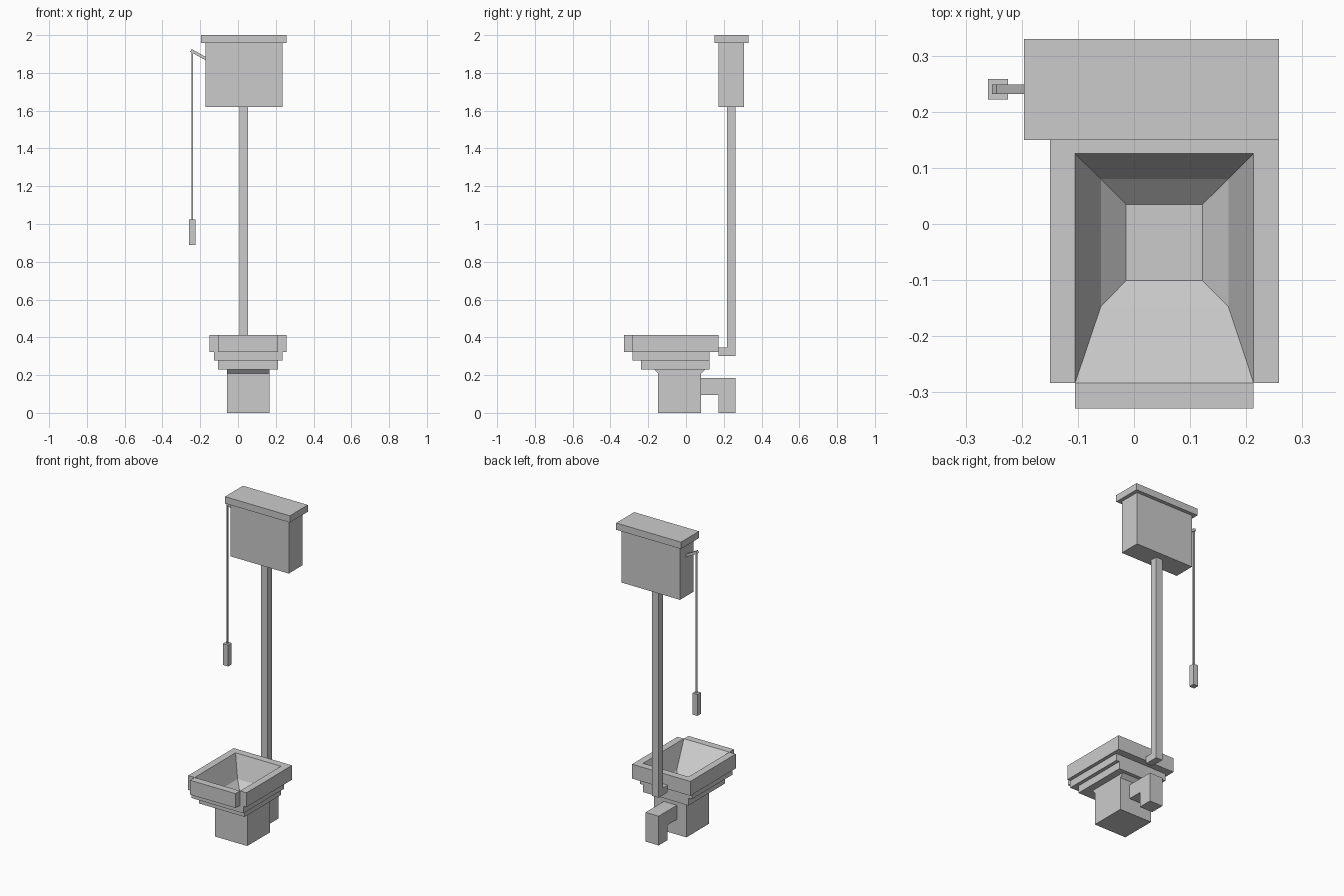
import bpy
import bmesh
from mathutils import Vector

if "Cube" in bpy.data.objects:
    bpy.data.objects.remove(bpy.data.objects["Cube"])


def finish(name, bm):
    bmesh.ops.recalc_face_normals(bm, faces=bm.faces)
    me = bpy.data.meshes.new(name)
    bm.to_mesh(me)
    bm.free()
    ob = bpy.data.objects.new(name, me)
    bpy.context.collection.objects.link(ob)
    return ob


def prism(name, pts, axis, lo, hi):
    """Extrude a 2D outline along x, y or z between lo and hi."""
    def place(a, b, t):
        return {'x': (t, a, b), 'y': (a, t, b), 'z': (a, b, t)}[axis]
    bm = bmesh.new()
    face = bm.faces.new([bm.verts.new(place(a, b, lo)) for a, b in pts])
    ext = bmesh.ops.extrude_face_region(bm, geom=[face])
    step = Vector(place(0, 0, hi - lo))
    bmesh.ops.translate(bm, verts=[v for v in ext['geom'] if isinstance(v, bmesh.types.BMVert)], vec=step)
    return finish(name, bm)


def rect(x0, x1, y0, y1):
    return [(x0, y0), (x1, y0), (x1, y1), (x0, y1)]


def box(name, x0, x1, y0, y1, z0, z1):
    return prism(name, rect(x0, x1, y0, y1), 'z', z0, z1)


def loft(name, rings):
    """Join stacked rectangles (x0, x1, y0, y1, z) into a closed solid."""
    bm = bmesh.new()
    loops = [[bm.verts.new((x, y, r[4])) for x, y in rect(*r[:4])] for r in rings]
    for a, b in zip(loops, loops[1:]):
        for i in range(4):
            j = (i + 1) % 4
            bm.faces.new((a[i], a[j], b[j], b[i]))
    bm.faces.new(loops[0])
    bm.faces.new(loops[-1])
    return finish(name, bm)


# Cistern high on the wall
box("cistern_tank", -0.173, 0.235, 0.172, 0.307, 1.62, 1.957)
box("cistern_lid", -0.196, 0.258, 0.15, 0.33, 1.957, 2.0)

# Flush pipe with its elbow into the back of the rim
prism("flush_pipe", [(0.171, 0.302), (0.261, 0.302), (0.261, 1.62),
                     (0.216, 1.62), (0.216, 0.347), (0.171, 0.347)], 'x', 0.0085, 0.054)

# Pull lever, cord and handle
prism("flush_lever", [(-0.253, 1.912), (-0.245, 1.926), (-0.173, 1.886), (-0.173, 1.868)],
      'y', 0.232, 0.249)
box("pull_cord", -0.247, -0.238, 0.236, 0.245, 1.02, 1.916)
box("pull_handle", -0.26, -0.225, 0.222, 0.258, 0.89, 1.025)

# Stepped bowl; the rim has a narrower nose at the front
rim = prism("bowl_rim", [(-0.15, 0.171), (-0.15, -0.2835), (-0.105, -0.2835), (-0.105, -0.329),
                         (0.213, -0.329), (0.213, -0.2835), (0.258, -0.2835), (0.258, 0.171)],
            'z', 0.322, 0.413)
middle = box("bowl_middle", -0.128, 0.236, -0.2835, 0.125, 0.277, 0.322)
base = box("bowl_base", -0.105, 0.213, -0.238, 0.125, 0.231, 0.277)

# Hollow of the bowl: steep upper walls, shallow lower walls, flat floor
cutter = loft("bowl_hollow_cutter", [
    (-0.1203, 0.2283, -0.3288, 0.1402, 0.458),
    (-0.059, 0.168, -0.147, 0.080, 0.277),
    (-0.014, 0.122, -0.101, 0.035, 0.234)])
cutter.hide_render = True
cutter.hide_viewport = True
cutter.display_type = 'WIRE'
for part in (rim, middle, base):
    mod = part.modifiers.new("hollow", 'BOOLEAN')
    mod.operation = 'DIFFERENCE'
    mod.solver = 'EXACT'
    mod.object = cutter

# Pedestal flaring slightly under the bowl
prism("pedestal", [(-0.147, 0), (0.08, 0), (0.08, 0.208), (0.102, 0.231),
                   (-0.168, 0.231), (-0.147, 0.208)], 'x', -0.059, 0.168)

# Waste outlet bending down to the floor
prism("waste_outlet", [(0.08, 0.095), (0.171, 0.095), (0.171, 0), (0.261, 0),
                       (0.261, 0.185), (0.08, 0.185)], 'x', 0.0085, 0.1)
